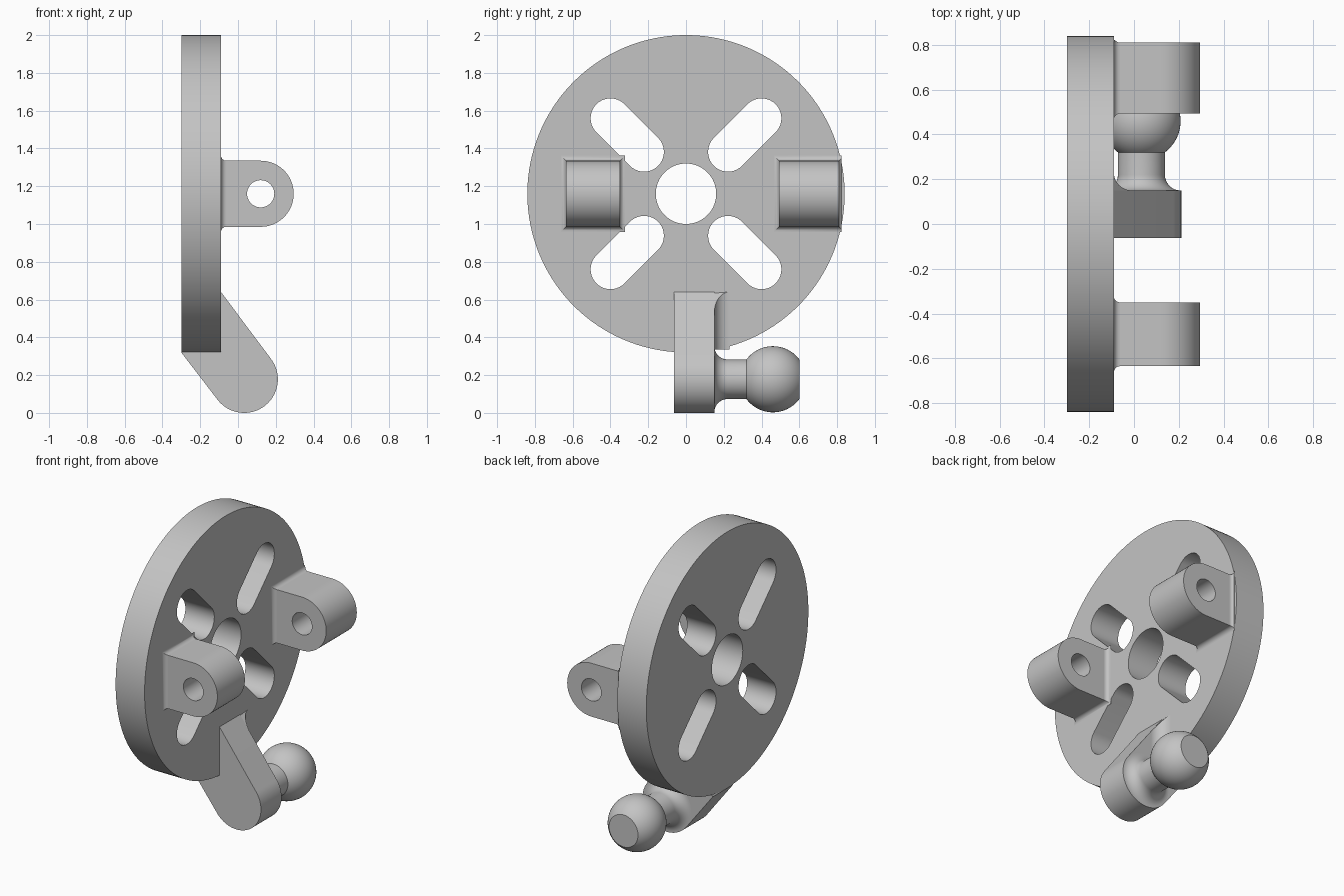
import bpy, bmesh
from math import sin, cos, pi, sqrt, radians, atan2

if "Cube" in bpy.data.objects:
    bpy.data.objects.remove(bpy.data.objects["Cube"], do_unlink=True)

grey = bpy.data.materials.new("light grey")
grey.use_nodes = True
grey.diffuse_color = (0.55, 0.55, 0.55, 1)
grey.node_tree.nodes["Principled BSDF"].inputs["Base Color"].default_value = (0.55, 0.55, 0.55, 1)


def finish(name, bm):
    bmesh.ops.recalc_face_normals(bm, faces=bm.faces[:])
    mesh = bpy.data.meshes.new(name)
    bm.to_mesh(mesh)
    bm.free()
    mesh.materials.append(grey)
    obj = bpy.data.objects.new(name, mesh)
    bpy.context.collection.objects.link(obj)
    bpy.ops.object.select_all(action='DESELECT')
    obj.select_set(True)
    bpy.context.view_layer.objects.active = obj
    bpy.ops.object.shade_smooth_by_angle(angle=radians(30))
    return obj


def arc(cx, cy, r, start, end, n):
    return [(cx + r * cos(start + (end - start) * i / n),
             cy + r * sin(start + (end - start) * i / n)) for i in range(n + 1)]


def circle(cx, cy, r, n=64):
    return arc(cx, cy, r, 0, 2 * pi, n)[:-1]


def plate(name, loops, place, shift):
    """Fill an outline with holes and extrude it by shift."""
    bm = bmesh.new()
    for loop in loops:
        vs = [bm.verts.new(place(*p)) for p in loop]
        for i, v in enumerate(vs):
            bm.edges.new((vs[i - 1], v))
    bmesh.ops.triangle_fill(bm, edges=bm.edges[:], use_beauty=True)
    ext = bmesh.ops.extrude_face_region(bm, geom=bm.faces[:], use_keep_orig=True)
    moved = [g for g in ext["geom"] if isinstance(g, bmesh.types.BMVert)]
    bmesh.ops.translate(bm, verts=moved, vec=shift)
    return finish(name, bm)


def loft(name, rings):
    """Join rings of equal length and cap both ends."""
    bm = bmesh.new()
    rows = [[bm.verts.new(p) for p in ring] for ring in rings]
    for a, b in zip(rows, rows[1:]):
        for i in range(len(a)):
            bm.faces.new((a[i - 1], a[i], b[i], b[i - 1]))
    bm.faces.new(rows[0])
    bm.faces.new(rows[-1])
    return finish(name, bm)


BACK, FACE, HUB, RIM = -0.30, -0.09, 1.16, 0.84

# Round plate with a centre hole and four diagonal slots
holes = [circle(0, HUB, 0.16)]
for k in range(4):
    a = pi / 4 + k * pi / 2
    inner, outer, r = 0.222 * sqrt(2), 0.40 * sqrt(2), 0.105
    holes.append(arc(outer * cos(a), HUB + outer * sin(a), r, a - pi / 2, a + pi / 2, 20)
                 + arc(inner * cos(a), HUB + inner * sin(a), r, a + pi / 2, a + 3 * pi / 2, 20))
plate("round_plate", [circle(0, HUB, RIM, 160)] + holes,
      lambda y, z: (BACK, y, z), (FACE - BACK, 0, 0))

# Two drilled lugs with filleted bases
for side, y0, y1 in (("front", -0.635, -0.35), ("back", 0.493, 0.81)):
    half, root = 0.175, FACE - 0.02
    outline = arc(0.12, HUB, half, -pi / 2, pi / 2, 32) + [(root, HUB + half), (root, HUB - half)]
    plate(side + "_lug", [outline, circle(0.12, HUB, 0.072, 40)],
          lambda x, z: (x, y0, z), (0, y1 - y0, 0))
    fillet = 0.028
    rings = []
    for i in range(9):
        t = i / 8 * pi / 2
        out, x = fillet * (1 - sin(t)), FACE + fillet * (1 - cos(t))
        lo, hi = y0 - out, min(y1 + out, 0.822)
        rings.append([(x, lo, HUB - half - out), (x, hi, HUB - half - out),
                      (x, hi, HUB + half + out), (x, lo, HUB + half + out)])
    loft(side + "_lug_fillet", rings)

# Slanted arm with a rounded lower end
AX, AZ, AR = 0.033, 0.178, 0.178
slant = atan2(0.59, 0.81)
arm = arc(AX, AZ, AR, slant, slant - pi, 40) + [(BACK + 0.001, 0.318), (-0.2, 0.5), (FACE - 0.02, 0.64), (FACE, 0.64)]
plate("arm", [arm], lambda x, z: (x, -0.063, z), (0, 0.213, 0))

# Fillet blending the arm side into the plate, trimmed by the arm's slope
R = 0.08
curve = arc(FACE + R, 0.15 + R, R, pi, 3 * pi / 2, 14)
section = curve + [(FACE + R, 0.1), (FACE - 0.01, 0.1), (FACE - 0.01, 0.15 + R)]
loft("arm_fillet", [[(x, y, 0.335) for x, y in section],
                    [(x, y, 0.64 - 1.37 * max(x - FACE, 0)) for x, y in section]])

# Turned ball stud: flared neck, ball and flat tip
NECK, BALL, CENTRE, TIP = 0.105, 0.175, 0.46, 0.60
flare = 0.07
first = atan2(NECK, -sqrt(BALL ** 2 - NECK ** 2))
last = atan2(sqrt(BALL ** 2 - (TIP - CENTRE) ** 2), TIP - CENTRE)
profile = [(0.13, NECK + flare)] + arc(0.15 + flare, NECK + flare, flare, pi, 3 * pi / 2, 12)
profile += arc(CENTRE, 0, BALL, first, last, 28)
loft("ball_stud", [[(x, y, z) for x, z in circle(AX, AZ, r, 56)] for y, r in profile])
